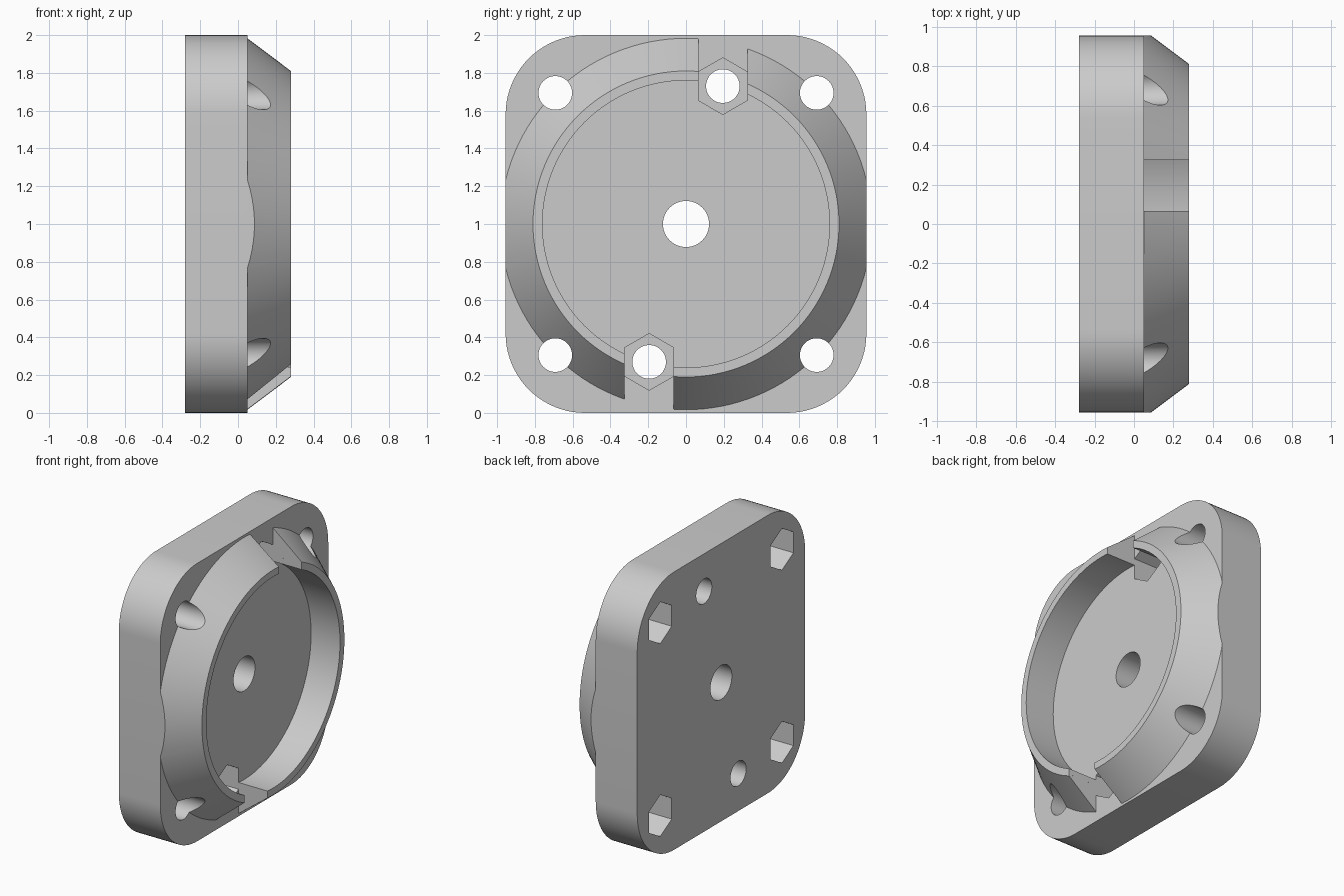
import bpy, bmesh
from math import sin, cos, tau, radians
from mathutils import Vector

old = bpy.data.objects.get("Cube")
if old:
    bpy.data.objects.remove(old, do_unlink=True)

grey = bpy.data.materials.new("plain grey")
grey.use_nodes = True
grey.diffuse_color = (0.6, 0.6, 0.6, 1)
grey.node_tree.nodes["Principled BSDF"].inputs["Base Color"].default_value = (0.6, 0.6, 0.6, 1)

BACK, FACE, RIM = -0.28, 0.05, 0.28    # depth levels along x
WIDE = 0.955                           # half width of the plate
POCKET = 0.2                           # depth of the nut pockets


def finish(name, bm):
    bmesh.ops.recalc_face_normals(bm, faces=bm.faces)
    mesh = bpy.data.meshes.new(name)
    bm.to_mesh(mesh)
    bm.free()
    mesh.materials.append(grey)
    obj = bpy.data.objects.new(name, mesh)
    bpy.context.scene.collection.objects.link(obj)
    return obj


def frustum(name, x0, x1, r0, r1, y=0, z=1, sides=128):
    """Prism or cone along x, with a corner pointing up."""
    bm = bmesh.new()
    rings = []
    for x, r in ((x0, r0), (x1, r1)):
        rings.append([bm.verts.new((x, y + r * sin(tau * i / sides), z + r * cos(tau * i / sides)))
                      for i in range(sides)])
        bm.faces.new(rings[-1])
    a, b = rings
    for i in range(sides):
        j = (i + 1) % sides
        bm.faces.new((a[i], a[j], b[j], b[i]))
    return finish(name, bm)


def box(name, low, high, corner=0):
    """Box between two corners, optionally rounding the edges along x."""
    bm = bmesh.new()
    bmesh.ops.create_cube(bm, size=1)
    low, high = Vector(low), Vector(high)
    for v in bm.verts:
        v.co = (low + high) / 2 + v.co * (high - low)
    if corner:
        edges = [e for e in bm.edges if abs(e.verts[0].co.x - e.verts[1].co.x) > 0.1]
        bmesh.ops.bevel(bm, geom=edges, offset=corner, segments=20, profile=0.5, affect="EDGES")
    return finish(name, bm)


def carve(obj, cutters, operation="DIFFERENCE"):
    for cutter in cutters:
        mod = obj.modifiers.new(cutter.name, "BOOLEAN")
        mod.operation, mod.solver, mod.object = operation, "EXACT", cutter


# Square plate with rounded corners, and the flared collar on its face
plate = box("mounting_plate", (BACK, -WIDE, 0), (FACE, WIDE, 2), corner=0.42)
collar = frustum("flared_collar", FACE, RIM, 0.983, 0.81)

# Collar is trimmed flush with the plate sides and hollowed out
trim = box("collar_trim", (-1, -WIDE, -1), (1, WIDE, 3))
cavity = frustum("cavity_cutter", 0, 0.5, 0.76, 0.76)
centre = frustum("centre_hole_cutter", -0.5, 0.5, 0.122, 0.122, sides=64)
carve(collar, [trim], "INTERSECT")
carve(collar, [cavity])
carve(plate, [centre])
helpers = [trim, cavity, centre]

# Corner bolt holes with hexagonal pockets in the back
for y in (-0.692, 0.692):
    for z in (0.306, 1.694):
        hole = frustum("bolt_hole_cutter", -0.5, 0.5, 0.089, 0.089, y, z, 48)
        pocket = frustum("back_pocket_cutter", -0.5, BACK + POCKET, 0.15, 0.15, y, z, 6)
        carve(plate, [hole, pocket])
        carve(collar, [hole])
        helpers += [hole, pocket]

# Two opposite slots in the collar, each ending in a hexagonal pocket
for s in (1, -1):
    y, z = 0.195 * s, 1 + 0.73 * s
    hole = frustum("slot_hole_cutter", -0.5, 0.5, 0.089, 0.089, y, z, 48)
    pocket = frustum("slot_pocket_cutter", FACE - POCKET, 0.5, 0.15, 0.15, y, z, 6)
    ends = sorted((z, z + 0.5 * s))
    slot = box("slot_cutter", (0, y - 0.13, ends[0]), (0.5, y + 0.13, ends[1]))
    carve(plate, [hole, pocket])
    carve(collar, [slot, pocket])
    helpers += [hole, pocket, slot]

# Bake the cuts, drop the cutters and smooth the round surfaces
graph = bpy.context.evaluated_depsgraph_get()
for obj in (plate, collar):
    baked = bpy.data.meshes.new_from_object(obj.evaluated_get(graph))
    obj.modifiers.clear()
    obj.data = baked
for cutter in helpers:
    bpy.data.objects.remove(cutter, do_unlink=True)
for obj in (plate, collar):
    bpy.ops.object.select_all(action="DESELECT")
    obj.select_set(True)
    bpy.context.view_layer.objects.active = obj
    bpy.ops.object.shade_smooth_by_angle(angle=radians(25))
